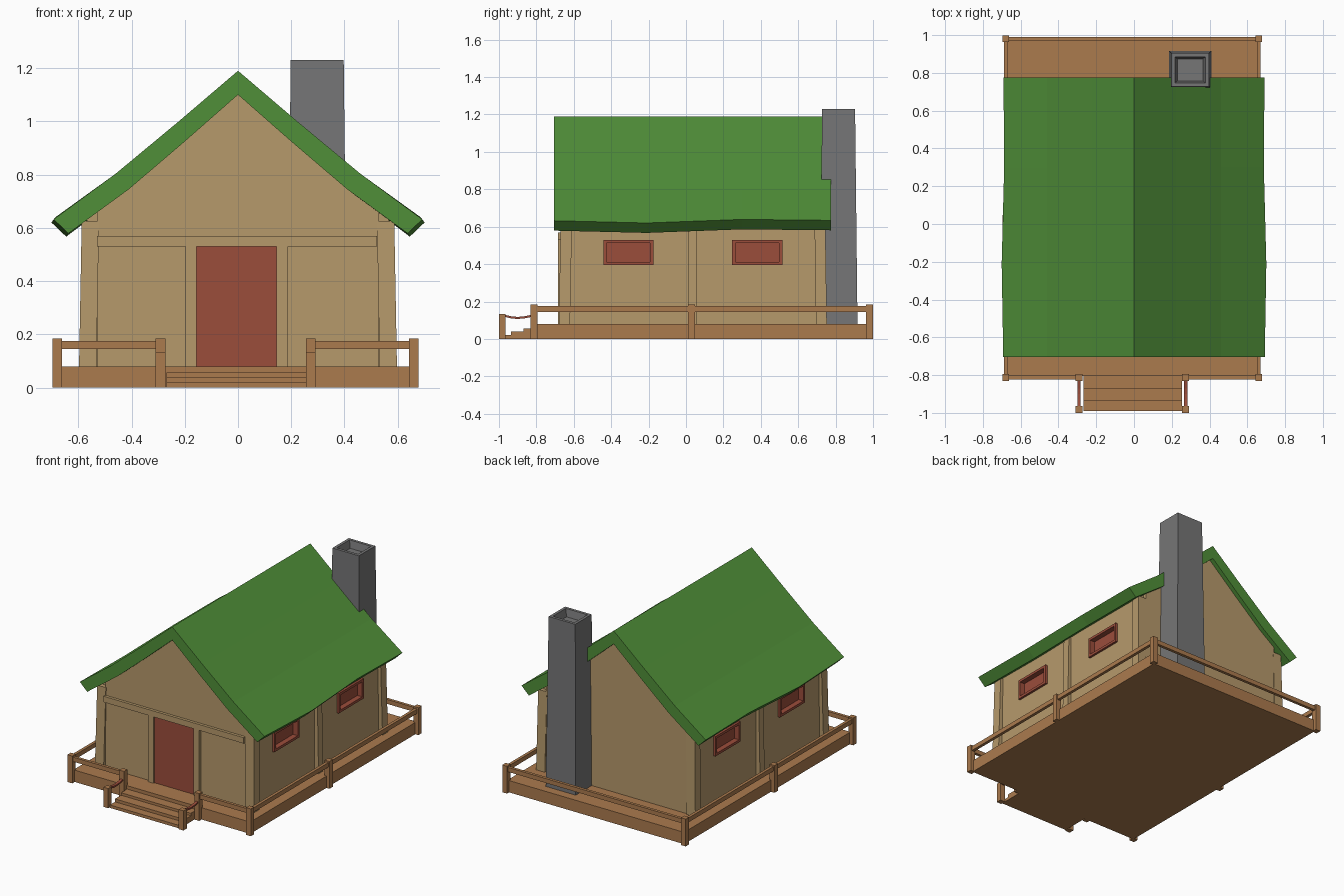
import bpy, bmesh
from mathutils import Vector

if "Cube" in bpy.data.objects:
    bpy.data.objects.remove(bpy.data.objects["Cube"])


def material(name, rgb):
    m = bpy.data.materials.new(name)
    m.diffuse_color = (*rgb, 1)
    m.use_nodes = True
    m.node_tree.nodes["Principled BSDF"].inputs["Base Color"].default_value = m.diffuse_color
    return m


TAN = material("tan_wall", (0.47, 0.32, 0.148))
WOOD = material("brown_wood", (0.41, 0.197, 0.076))
RED = material("brick_red", (0.33, 0.075, 0.044))
GREEN = material("green_roof", (0.08, 0.275, 0.04))
GREY = material("grey_stone", (0.18, 0.18, 0.182))


def finish(bm, name, mat):
    bmesh.ops.recalc_face_normals(bm, faces=bm.faces)
    me = bpy.data.meshes.new(name)
    bm.to_mesh(me)
    bm.free()
    me.materials.append(mat)
    ob = bpy.data.objects.new(name, me)
    bpy.context.collection.objects.link(ob)
    return ob


def add_box(bm, x, y, z, lean=(0, 0), shrink=0):
    """Box from ranges; the top may lean sideways or shrink."""
    vs = bmesh.ops.create_cube(bm, size=1)["verts"]
    for v in vs:
        sx, sy, top = v.co.x * 2, v.co.y * 2, v.co.z > 0
        v.co = (x[sx > 0], y[sy > 0], z[top])
        if top:
            v.co.x += lean[0] - sx * shrink
            v.co.y += lean[1] - sy * shrink


def box(name, x, y, z, mat, **kw):
    bm = bmesh.new()
    add_box(bm, sorted(x), sorted(y), z, **kw)
    return finish(bm, name, mat)


def recess(ob, direction, border, depth, draft=0.0):
    """Inset the face pointing in a direction and sink it."""
    bm = bmesh.new()
    bm.from_mesh(ob.data)
    d = Vector(direction)
    f = max(bm.faces, key=lambda q: q.normal.dot(d))
    bmesh.ops.inset_individual(bm, faces=[f], thickness=border)
    f = bmesh.ops.extrude_discrete_faces(bm, faces=[f])["faces"][0]
    c = f.calc_center_median()
    for v in f.verts:
        v.co = c + (v.co - c) * (1 - draft) - d * depth
    bm.to_mesh(ob.data)
    bm.free()


def prism(name, pts, a0, a1, mat, axis="y"):
    """Extrude an outline along y (points are x,z) or x (points are y,z)."""
    bm = bmesh.new()
    put = (lambda p, a: (p[0], a, p[1])) if axis == "y" else (lambda p, a: (a, p[0], p[1]))
    f = bm.faces.new([bm.verts.new(put(p, a0)) for p in pts])
    g = bmesh.ops.extrude_face_region(bm, geom=[f])["geom"]
    move = (0, a1 - a0, 0) if axis == "y" else (a1 - a0, 0, 0)
    bmesh.ops.translate(bm, vec=move, verts=[v for v in g if isinstance(v, bmesh.types.BMVert)])
    return finish(bm, name, mat)


# deck and steps
XL, XR, YF, YB = -0.679, 0.66, -0.813, 0.981
box("deck", (-0.67, 0.655), (-0.805, 0.977), (0, 0.08), WOOD)
for i, (y, z) in enumerate([(-0.99, 0.02), (-0.935, 0.04), (-0.87, 0.057)]):
    box(f"step_{i}", (-0.268, 0.255), (y, -0.805), (0, z), WOOD)


# fence posts and rails
def fence_post(x, y, h=0.185):
    box("fence_post", (x - 0.018, x + 0.018), (y - 0.018, y + 0.018), (0, h), WOOD)


SL, SR = -0.291, 0.273
for x in (XL, XR):
    for y in (YF, 0.029, YB):
        fence_post(x, y)
    box("side_rail", (x - 0.01, x + 0.01), (YF, YB), (0.145, 0.175), WOOD)
for x in (SL, SR):
    fence_post(x, YF)
    fence_post(x, -0.982, 0.133)
box("back_rail", (XL, XR), (YB - 0.01, YB + 0.01), (0.145, 0.175), WOOD)
for x in ((XL, SL), (SR, XR)):
    box("front_rail", x, (YF - 0.01, YF + 0.01), (0.145, 0.175), WOOD)

# sagging ropes beside the steps
sag = [(-0.97, 0.118), (-0.93, 0.109), (-0.90, 0.107), (-0.87, 0.109), (-0.825, 0.118)]
for x in (SL, SR):
    prism("step_rope", sag + [(y, z + 0.011) for y, z in reversed(sag)], x - 0.009, x + 0.009, RED, "x")


# house body: gable core plus slightly wider side walls
def gable(w, eave):
    half = [(w, 0.08), (w, eave), (0.41, 0.757), (0.205, 0.932), (0, 1.115)]
    return half + [(-x, z) for x, z in reversed(half[:-1])]


prism("gable_walls", gable(0.527, 0.672), -0.665, 0.745, TAN)
sides = prism("side_walls", gable(0.568, 0.645), -0.64, 0.72, TAN)

# windows with recessed panes set into both side walls
cut = bmesh.new()
for s in (1, -1):
    for y0, y1 in ((-0.442, -0.175), (0.247, 0.515)):
        w = box("window", (s * 0.535, s * 0.583), (y0, y1), (0.395, 0.53), RED)
        recess(w, (s, 0, 0), 0.024, 0.036)
        add_box(cut, sorted((s * 0.529, s * 0.7)), (y0 + 0.01, y1 - 0.01), (0.405, 0.52))
cutter = finish(cut, "window_cutter", RED)
cutter.hide_render = True
cutter.hide_viewport = True
mod = sides.modifiers.new("window_openings", "BOOLEAN")
mod.object = cutter
mod.operation = "DIFFERENCE"
mod.solver = "EXACT"

# leaning corner and middle posts
for s in (1, -1):
    for y, lean in (((-0.68, -0.62), 0.01), ((0.695, 0.753), -0.008), ((0.01, 0.06), 0)):
        box("wall_post", (s * 0.532, s * 0.597), y, (0.08, 0.625), TAN, lean=(-s * 0.01, lean))

# door, door posts and beam
box("door", (-0.157, 0.147), (-0.674, -0.65), (0.08, 0.53), RED)
for x in ((-0.197, -0.155), (0.145, 0.187)):
    box("door_post", x, (-0.684, -0.65), (0.08, 0.53), TAN)
box("front_beam", (-0.53, 0.522), (-0.684, -0.65), (0.53, 0.57), TAN)

# roof: bent chevron with a wavy eave
outer = [(0.695, 0.628), (0.46, 0.803), (0.225, 0.998)]
inner = [(0.64, 0.575), (0.41, 0.745), (0.205, 0.92)]
ring = (outer + [(0, 1.19)] + [(-x, z) for x, z in reversed(outer)]
        + [(-x, z) for x, z in inner] + [(0, 1.10)] + list(reversed(inner)))
bm = bmesh.new()
rows = []
for y, dz in ((-0.705, 0.004), (-0.21, -0.008), (0.3, 0.011), (0.775, 0.006)):
    row = []
    for x, z in ring:
        k = 1 if abs(x) > 0.6 else 0
        row.append(bm.verts.new((x * (1 - k * dz), y, z + k * dz)))
    rows.append(row)
n = len(ring)
for a, b in zip(rows, rows[1:]):
    for i in range(n):
        j = (i + 1) % n
        bm.faces.new((a[i], a[j], b[j], b[i]))
for row in (rows[0], rows[-1]):
    for i in range(6):
        bm.faces.new((row[i], row[i + 1], row[n - 2 - i], row[n - 1 - i]))
finish(bm, "roof", GREEN)

# tapered chimney with a hollow top
chimney = box("chimney", (0.185, 0.41), (0.715, 0.917), (0.07, 1.23), GREY, shrink=0.013)
recess(chimney, (0, 0, 1), 0.027, 0.05, 0.15)
